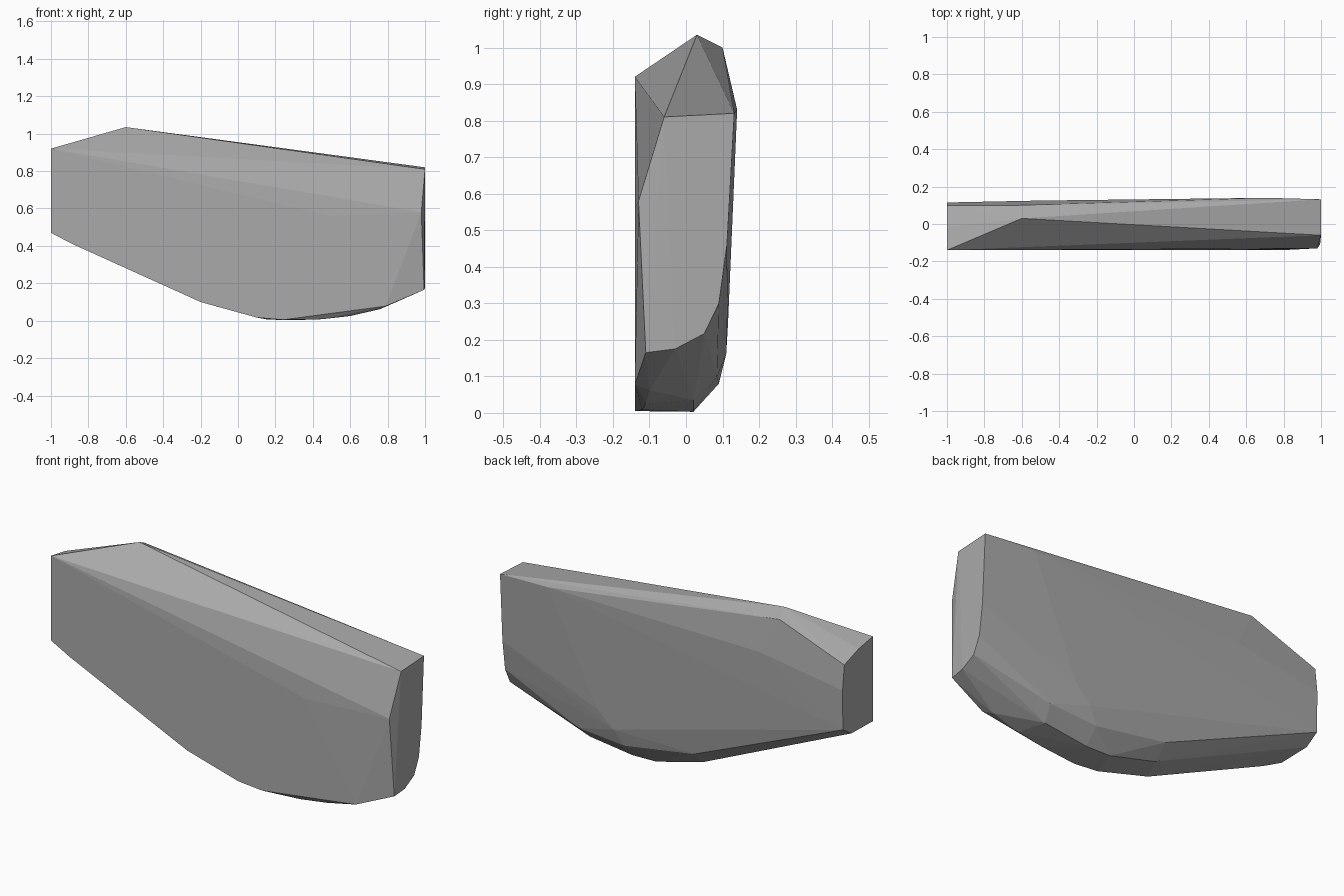
import bpy
import bmesh

cube = bpy.data.objects.get("Cube")
if cube:
    bpy.data.objects.remove(cube, do_unlink=True)

# Corner outlines of the faceted slab
left_end = [(-1, y, z) for y, z in (
    (-.14, .92), (-.02, .9), (.1, .86), (.115, .73), (.112, .52), (.04, .474), (-.14, .47))]
right_end = [(1, y, z) for y, z in (
    (-.06, .81), (.132, .82), (.112, .46), (.09, .3), (.05, .217), (-.03, .175))]
right_end += [(.98, -.13, .58), (.995, -.11, .165)]
ridge = [(-.6, .03, 1.035), (-.62, .1, 1), (.71, .14, .83), (-.52, .125, .81)]
front_edge = [(x, -.14, z) for x, z in (
    (-.89, .412), (-.2, .1), (.1, .017), (.24, .005), (.79, .078), (.49, .56))]
keel = [(.45, -.12, .008), (.6, -.11, .025), (.76, -.1, .062),
        (-.11, .02, .075), (.16, .02, .006), (.3, .02, .003), (.55, .02, .035)]
back_edge = [(-.11, .09, .145), (.3, .09, .08), (.57, .085, .1),
             (.35, .11, .16), (.44, .115, .245)]

# Wrap the outlines in one convex body
bm = bmesh.new()
for point in left_end + right_end + ridge + front_edge + keel + back_edge:
    bm.verts.new(point)
result = bmesh.ops.convex_hull(bm, input=bm.verts)
unused = {v for v in result["geom_interior"] + result["geom_unused"]
          if isinstance(v, bmesh.types.BMVert)}
bmesh.ops.delete(bm, geom=list(unused), context="VERTS")
bmesh.ops.dissolve_limit(bm, angle_limit=.01, verts=bm.verts, edges=bm.edges)
bmesh.ops.recalc_face_normals(bm, faces=bm.faces)

mesh = bpy.data.meshes.new("stone_slab")
bm.to_mesh(mesh)
bm.free()

# Plain grey stone
stone = bpy.data.materials.new("grey_stone")
stone.use_nodes = True
grey = (.4, .4, .4, 1)
stone.diffuse_color = grey
stone.node_tree.nodes["Principled BSDF"].inputs["Base Color"].default_value = grey
mesh.materials.append(stone)

slab = bpy.data.objects.new("stone_slab", mesh)
bpy.context.collection.objects.link(slab)
